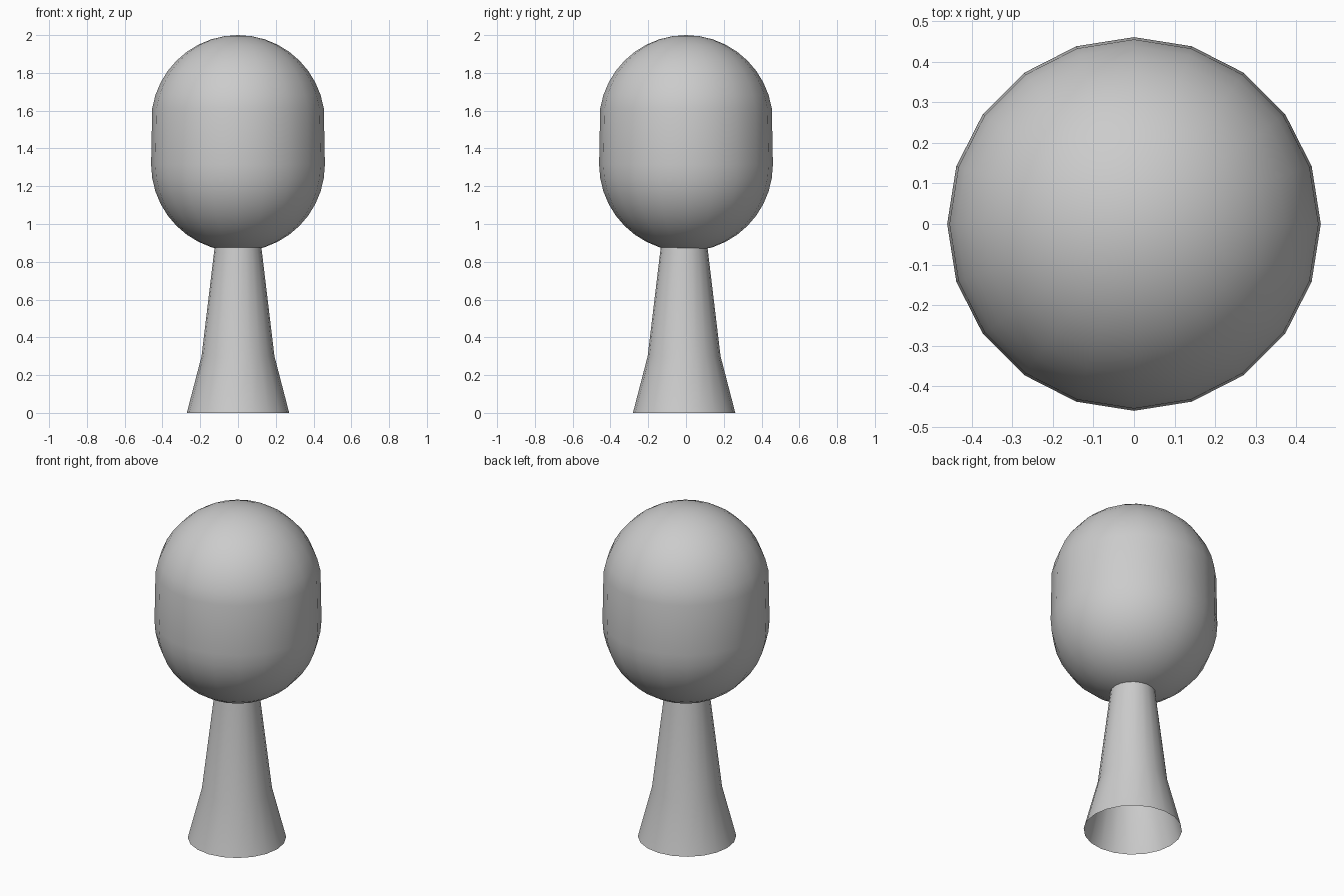
import bpy, bmesh
from math import sin, cos, pi, radians

if "Cube" in bpy.data.objects:
    bpy.data.objects.remove(bpy.data.objects["Cube"])

SIDES = 20


def lathe(name, profile, centre_y=0.0):
    """Revolve (radius, z) points around the vertical axis; radius 0 closes to a pole."""
    bm = bmesh.new()
    rings = []
    for r, z in profile:
        if r < 1e-5:
            rings.append([bm.verts.new((0, centre_y, z))] * SIDES)
        else:
            rings.append([bm.verts.new((r * cos(2 * pi * i / SIDES),
                                        centre_y + r * sin(2 * pi * i / SIDES), z))
                          for i in range(SIDES)])
    for low, high in zip(rings, rings[1:]):
        for i in range(SIDES):
            j = (i + 1) % SIDES
            corners = list(dict.fromkeys((low[i], low[j], high[j], high[i])))
            bm.faces.new(corners).smooth = True
    mesh = bpy.data.meshes.new(name)
    bm.to_mesh(mesh)
    bm.free()
    obj = bpy.data.objects.new(name, mesh)
    bpy.context.collection.objects.link(obj)
    return obj


# Flared trunk, open at the bottom, its top tucked into the crown
lathe("trunk", [(0.271, 0), (0.193, 0.30), (0.121, 0.90)], centre_y=-0.01)

# Crown: rounded bottom, nearly straight middle, domed top
R = 0.46
bottom = [(R * cos(radians(a)), 1.315 + R * sin(radians(a))) for a in range(-90, 1, 9)]
top = [(R * cos(radians(a)), 1.54 + R * sin(radians(a))) for a in range(9, 91, 9)]
lathe("crown", bottom + top)
